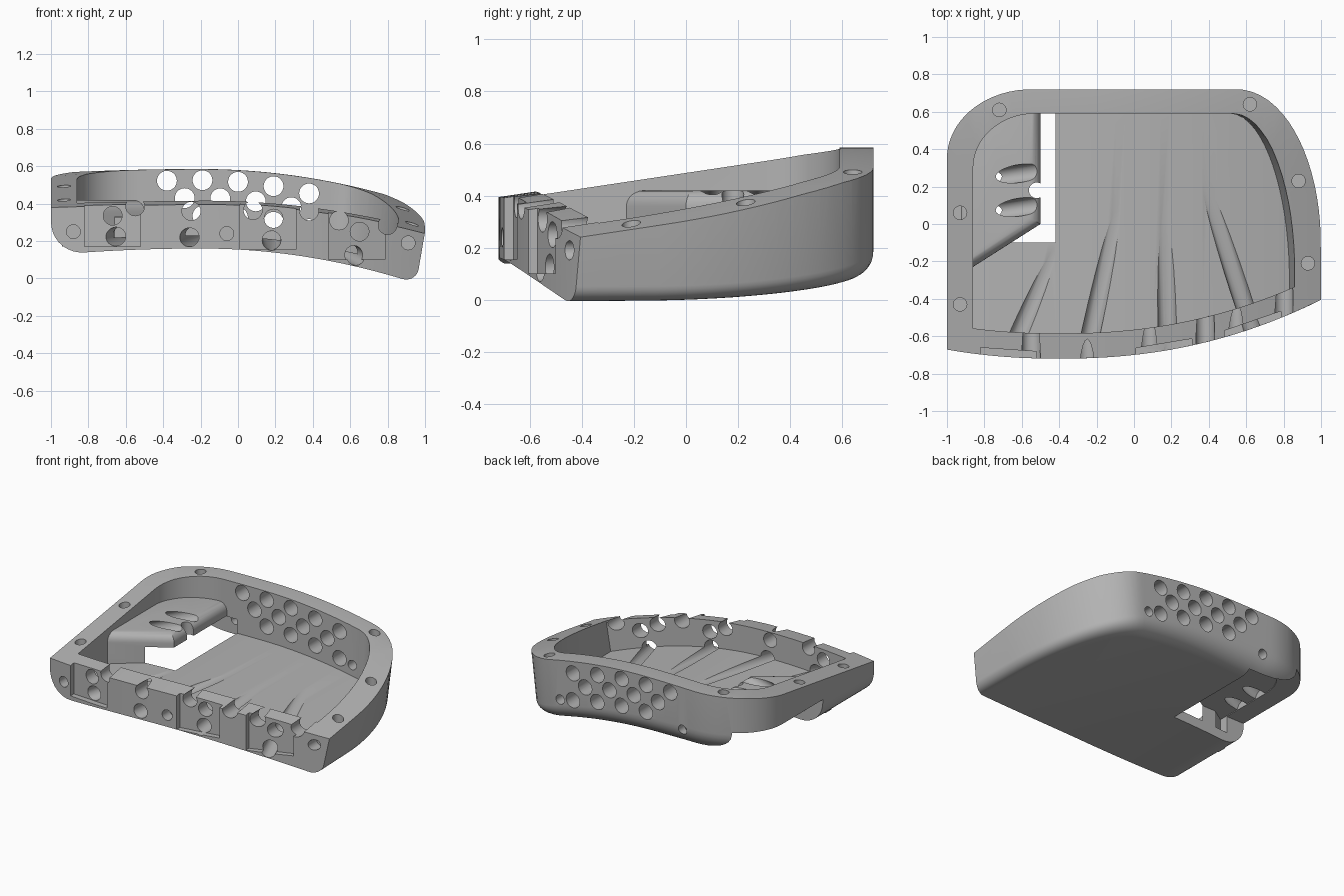
import bpy, bmesh, math
from mathutils import Vector, Matrix

cube = bpy.data.objects.get("Cube")
if cube:
    bpy.data.objects.remove(cube)

grey = bpy.data.materials.new("plain_grey")
grey.use_nodes = True
grey.diffuse_color = (0.45, 0.45, 0.45, 1)
grey.node_tree.nodes["Principled BSDF"].inputs["Base Color"].default_value = (0.45, 0.45, 0.45, 1)


# Surface rules: sideways arch, underside, sloping rim, plan outline
def drop(x, left=0.055):
    return (0.14 if x > -0.2 else left) * (x + 0.2) ** 2

def under(x):
    return 0.16 - drop(x)

def rim(x, y):
    return 0.585 - drop(x, 0.035) - 0.1 * min(max(0.6 - y, 0), 0.15) - 0.15 * max(0, 0.45 - y)

def front(x):
    return -0.72 + 0.15 * abs(x + 0.4) ** 2.2

def inner_front(x):
    return front(x) + 0.135

def corner(x, start, width, depth):
    t = min(max((abs(x) - start) / width, 0), 1)
    return depth * (1 - math.sqrt(1 - t * t))

def back(x):
    return 0.72 - corner(x, 0.55, 0.45, 0.82 if x > 0 else 0.37)

def inner_back(x):
    return 0.59 - corner(x, 0.53, 0.33, 0.84 if x > 0 else 0.29)

def lean(x, y, z):
    """Inward tilt of the right wall, zero at the rim."""
    return 0.17 * max(0, x) ** 2 * (rim(x, y) - z)


def finish(name, bm):
    bmesh.ops.recalc_face_normals(bm, faces=bm.faces)
    mesh = bpy.data.meshes.new(name)
    bm.to_mesh(mesh)
    bm.free()
    obj = bpy.data.objects.new(name, mesh)
    bpy.context.collection.objects.link(obj)
    mesh.materials.append(grey)
    return obj

def tray_solid(name, half, y_front, y_back, radius, rings, top):
    """Solid of the plan outline; rings are (inset, height) in units of radius(x)."""
    bm = bmesh.new()
    n = 56
    xs = [-half * math.cos(math.pi * i / n) for i in range(n + 1)]
    loops = []
    for inset, h in [(0, None)] + rings:
        fr, bk = [], []
        for x in xs:
            d = inset * radius(x)
            for side, row in ((y_front, fr), (y_back, bk)):
                px = x * (1 - d)
                px -= lean(x, side(x), top if h is None else under(px) + h * radius(x))
                z = top if h is None else under(px) + h * radius(x)
                y = y_front(px) if row is fr else y_back(x) - d
                row.append(bm.verts.new((px, y, z)))
        loops.append((fr, bk))
    for fr, bk in (loops[0], loops[-1]):
        for i in range(n):
            bm.faces.new((fr[i], fr[i + 1], bk[i + 1], bk[i]))
    for (f0, b0), (f1, b1) in zip(loops, loops[1:]):
        a, b = f0 + b0[::-1], f1 + b1[::-1]
        for i in range(len(a)):
            j = (i + 1) % len(a)
            bm.faces.new((a[i], a[j], b[j], b[i]))
    return finish(name, bm)

def prism(name, plan, z0, z1, bevel=0):
    bm = bmesh.new()
    face = bm.faces.new([bm.verts.new((x, y, z0)) for x, y in plan])
    up = bmesh.ops.extrude_face_region(bm, geom=[face])["geom"]
    bmesh.ops.translate(bm, vec=(0, 0, z1 - z0), verts=[v for v in up if isinstance(v, bmesh.types.BMVert)])
    if bevel:
        edges = [e for e in bm.edges if all(v.co.z > z1 - 0.001 for v in e.verts)]
        bmesh.ops.bevel(bm, geom=edges, offset=bevel, segments=6, profile=0.5, affect="EDGES")
    return finish(name, bm)

def rod(start, end, radius):
    a, b = Vector(start), Vector(end)
    bm = bmesh.new()
    turn = (b - a).to_track_quat("Z", "Y").to_matrix().to_4x4()
    bmesh.ops.create_cone(bm, cap_ends=True, segments=28, radius1=radius, radius2=radius,
                          depth=(b - a).length, matrix=Matrix.Translation((a + b) / 2) @ turn)
    return finish("cutter", bm)

def cut(target, cutter):
    cutter.hide_render = True
    mod = target.modifiers.new("cut", "BOOLEAN")
    mod.operation = "DIFFERENCE"
    mod.solver = "EXACT"
    mod.object = cutter
    bpy.context.view_layer.objects.active = target
    bpy.ops.object.modifier_apply(modifier=mod.name)
    bpy.data.objects.remove(cutter)

def rect(x0, x1, y0, y1):
    return [(x0, y0), (x1, y0), (x1, y1), (x0, y1)]


# Curved tray: rounded outer solid, hollowed, trimmed to the sloping rim
arc = [math.radians(a) for a in range(0, 91, 10)]
shell = tray_solid("tray_shell", 1, front, back, lambda x: 0.13 - 0.05 * x,
                   [(1 - math.cos(a), 1 - math.sin(a)) for a in arc], 1.0)
cut(shell, tray_solid("cutter", 0.86, inner_front, inner_back, lambda x: 0.07, [(0, 1)], 1.2))

bm = bmesh.new()
bmesh.ops.create_grid(bm, x_segments=48, y_segments=16, size=1.2)
lower = list(bm.verts)
up = bmesh.ops.extrude_face_region(bm, geom=bm.faces[:])["geom"]
for v in lower:
    v.co.z = rim(v.co.x, v.co.y)
for v in up:
    if isinstance(v, bmesh.types.BMVert):
        v.co.z = 1.5
cut(shell, finish("cutter", bm))

# Open back corner below the rim; the back wall stays as a thin skirt
cut(shell, prism("cutter", rect(-1.3, -0.42, -0.1, 0.65), -0.5, 0.325))

# Shallow sockets in the front face
for x, z in ((-0.67, 0.17), (0.16, 0.155), (0.635, 0.1)):
    slope = (front(x + 0.15) - front(x - 0.15)) / 0.3
    plan = [(x + sx * 0.15, front(x) + sx * 0.15 * slope + d)
            for sx, d in ((-1, -0.2), (1, -0.2), (1, 0.04), (-1, 0.04))]
    cut(shell, prism("cutter", plan, z, 0.9))

# Cable holes and rim notches through the front wall
for x, z in ((-0.67, 0.335), (-0.55, 0.385), (-0.25, 0.36), (0.08, 0.365), (0.19, 0.32),
             (0.38, 0.36), (0.54, 0.31), (0.65, 0.25), (0.8, 0.285)):
    cut(shell, rod((x, front(x) - 0.1, z), (x, front(x) + 0.24, z), 0.05))

# Sloping bores that run out as tapered grooves in the floor
for x, z, tx, ty in ((-0.67, 0.22, -0.45, -0.2), (-0.26, 0.22, -0.1, 0.02),
                     (0.18, 0.2, 0.17, -0.03), (0.63, 0.12, 0.4, 0.17)):
    a = Vector((x, front(x), z))
    b = Vector((tx, ty, under(tx) + 0.115))
    cut(shell, rod(a - (b - a) * 0.2, b + (b - a) * 0.2, 0.05))

# Blind screw holes: front face and rim
for x, z in ((-0.88, 0.25), (-0.06, 0.24), (0.91, 0.19)):
    cut(shell, rod((x, front(x) - 0.1, z), (x, front(x) + 0.08, z), 0.037))
for x, y in ((-0.72, 0.61), (0.62, 0.64), (0.88, 0.23), (0.93, -0.21), (-0.93, 0.06), (-0.93, -0.43)):
    cut(shell, rod((x, y, rim(x, y) - 0.09), (x, y, 0.9), 0.036))

# Staggered vent holes in the back wall
vents = [(0.19 * i, 0.525, 0.053) for i in range(-2, 3)]
vents += [(0.19 * i - 0.095, 0.43, 0.053) for i in range(-1, 3)]
vents += [(0.19 * i, 0.335, 0.053) for i in range(-1, 3)]
vents += [(-0.475, 0.29, 0.033), (0.48, 0.34, 0.033)]
for x, z, radius in vents:
    z -= 1.5 * drop(x)
    cut(shell, rod((x, 0.45, z), (x, 0.85, z), radius))

# Raised shelf over the open corner, with a slanted front wall
plan = [(-0.94, -0.28), (-0.5, 0), (-0.5, 0.65), (-0.65, 0.65), (-0.8, 0.57), (-0.94, 0.35)]
pocket = prism("corner_pocket", plan, 0.17, 0.42, 0.06)
cut(pocket, prism("cutter", [(-1.2, -0.38), (-0.4, 0.13), (-0.4, 1), (-1.2, 1)], -0.5, 0.33))
cut(pocket, prism("cutter", rect(-1.2, -0.3, -0.1, 1), -0.5, 0.33))
for y in (0.07, 0.25):
    cut(pocket, rod((-0.94, y - 0.03, 0.29), (-0.48, y + 0.04, 0.47), 0.048))
cut(pocket, rod((-0.52, 0.18, 0.1), (-0.52, 0.18, 0.6), 0.042))

# Smooth curved faces, crisp edges
bpy.ops.object.select_all(action="DESELECT")
for obj in (shell, pocket):
    obj.select_set(True)
bpy.context.view_layer.objects.active = shell
bpy.ops.object.shade_smooth_by_angle(angle=math.radians(30))
